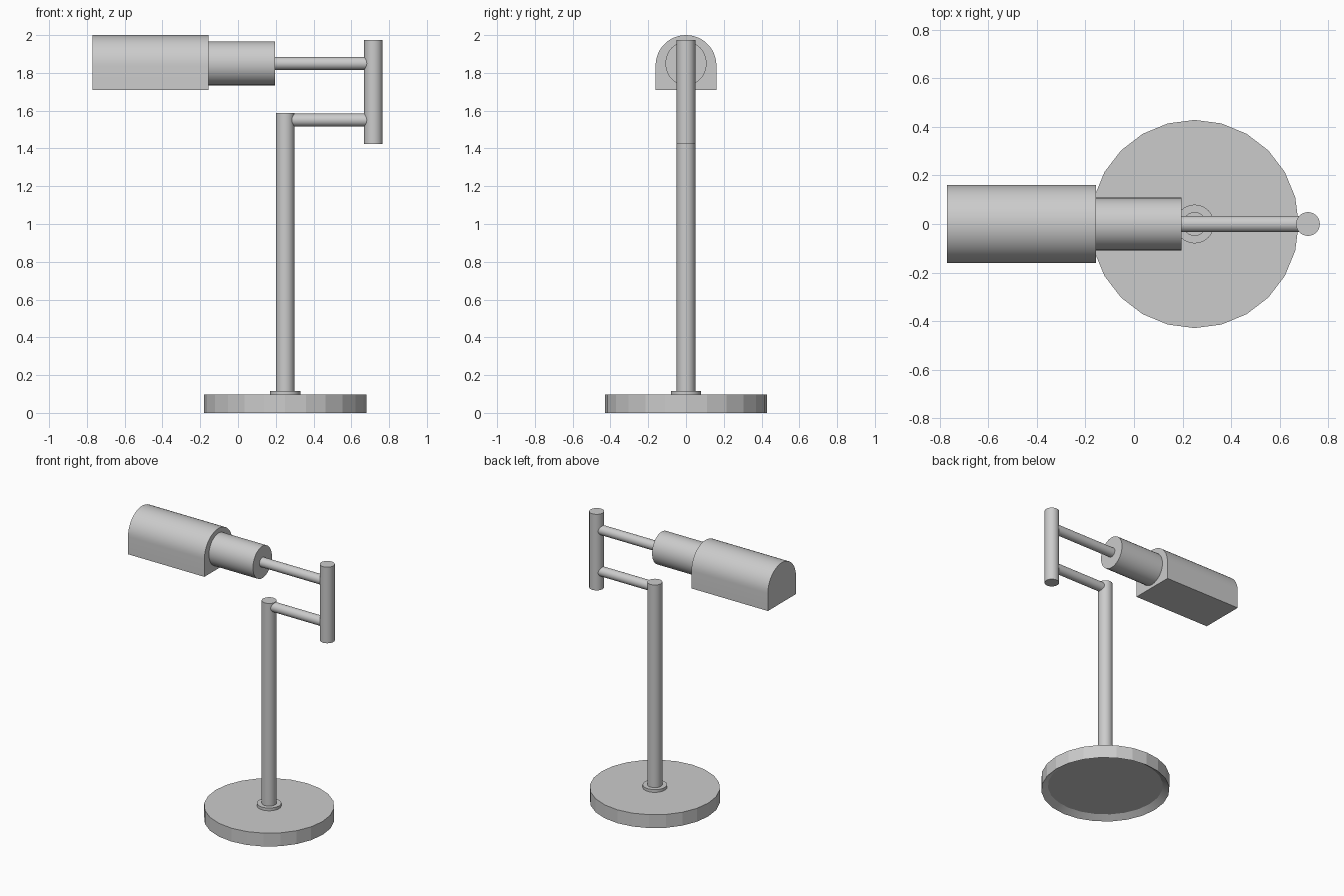
import bpy, bmesh, math
from mathutils import Matrix, Vector

old = bpy.data.objects.get("Cube")
if old:
    bpy.data.objects.remove(old, do_unlink=True)

GREY = (0.6, 0.6, 0.6, 1)
metal = bpy.data.materials.new("grey metal")
metal.use_nodes = True
metal.diffuse_color = GREY
metal.node_tree.nodes["Principled BSDF"].inputs["Base Color"].default_value = GREY


def finish(name, bm, angle=30):
    """Turn a bmesh into a named, shaded object."""
    bmesh.ops.recalc_face_normals(bm, faces=bm.faces)
    mesh = bpy.data.meshes.new(name)
    bm.to_mesh(mesh)
    bm.free()
    mesh.materials.append(metal)
    obj = bpy.data.objects.new(name, mesh)
    bpy.context.collection.objects.link(obj)
    bpy.ops.object.select_all(action='DESELECT')
    obj.select_set(True)
    bpy.context.view_layer.objects.active = obj
    bpy.ops.object.shade_smooth_by_angle(angle=math.radians(angle))
    return obj


def rod(start, end, radius, sides=32, stretch=1.0):
    """Capped cylinder between two points; stretch scales one cross axis."""
    start, end = Vector(start), Vector(end)
    axis = end - start
    bm = bmesh.new()
    bmesh.ops.create_cone(bm, cap_ends=True, segments=sides, radius1=radius,
                          radius2=radius, depth=axis.length)
    bm.transform(Matrix.Translation((start + end) / 2)
                 @ axis.to_track_quat('Z', 'Y').to_matrix().to_4x4()
                 @ Matrix.Diagonal((1, stretch, 1, 1)))
    return bm


POLE_X, POST_X = 0.25, 0.717
LOW_Z, HIGH_Z = 1.55, 1.85

# Faceted round base with a shallow recess underneath
bm = rod((POLE_X, 0, 0), (POLE_X, 0, 0.097), 0.429, sides=24)
bm.faces.ensure_lookup_table()
under = min(bm.faces, key=lambda f: f.calc_center_median().z)
bmesh.ops.inset_region(bm, faces=[under], thickness=0.044)
bmesh.ops.translate(bm, verts=under.verts, vec=(0, 0, 0.03))
finish("base", bm, angle=10)

# Collar, pole and swing arm
finish("collar", rod((POLE_X, 0, 0.09), (POLE_X, 0, 0.117), 0.08))
finish("pole", rod((POLE_X, 0, 0.09), (POLE_X, 0, 1.587), 0.049))
finish("lower_arm", rod((POLE_X, 0, LOW_Z), (POST_X, 0, LOW_Z), 0.034))
finish("swing_post", rod((POST_X, 0, 1.423), (POST_X, 0, 1.975), 0.049))
finish("upper_arm", rod((0.18, 0, HIGH_Z), (POST_X, 0, HIGH_Z), 0.034))

# Bulb socket, slightly taller than wide
socket = rod((-0.17, 0, 0), (0.196, 0, 0), 0.109)
socket.transform(Matrix.Translation((0, 0, HIGH_Z)) @ Matrix.Diagonal((1, 1, 1.065, 1)))
finish("socket", socket)

# Arched shade, an extruded half-round profile with a flat underside
R, BOTTOM, SPRING, STEPS = 0.161, 1.71, 1.839, 24
profile = [(R, BOTTOM)]
for i in range(STEPS + 1):
    a = math.pi * i / STEPS
    profile.append((R * math.cos(a), SPRING + R * math.sin(a)))
profile.append((-R, BOTTOM))
bm = bmesh.new()
end = bm.faces.new([bm.verts.new((-0.77, y, z)) for y, z in profile])
out = bmesh.ops.extrude_face_region(bm, geom=[end], use_keep_orig=True)
moved = [v for v in out["geom"] if isinstance(v, bmesh.types.BMVert)]
bmesh.ops.translate(bm, verts=moved, vec=(0.613, 0, 0))
finish("shade", bm)
